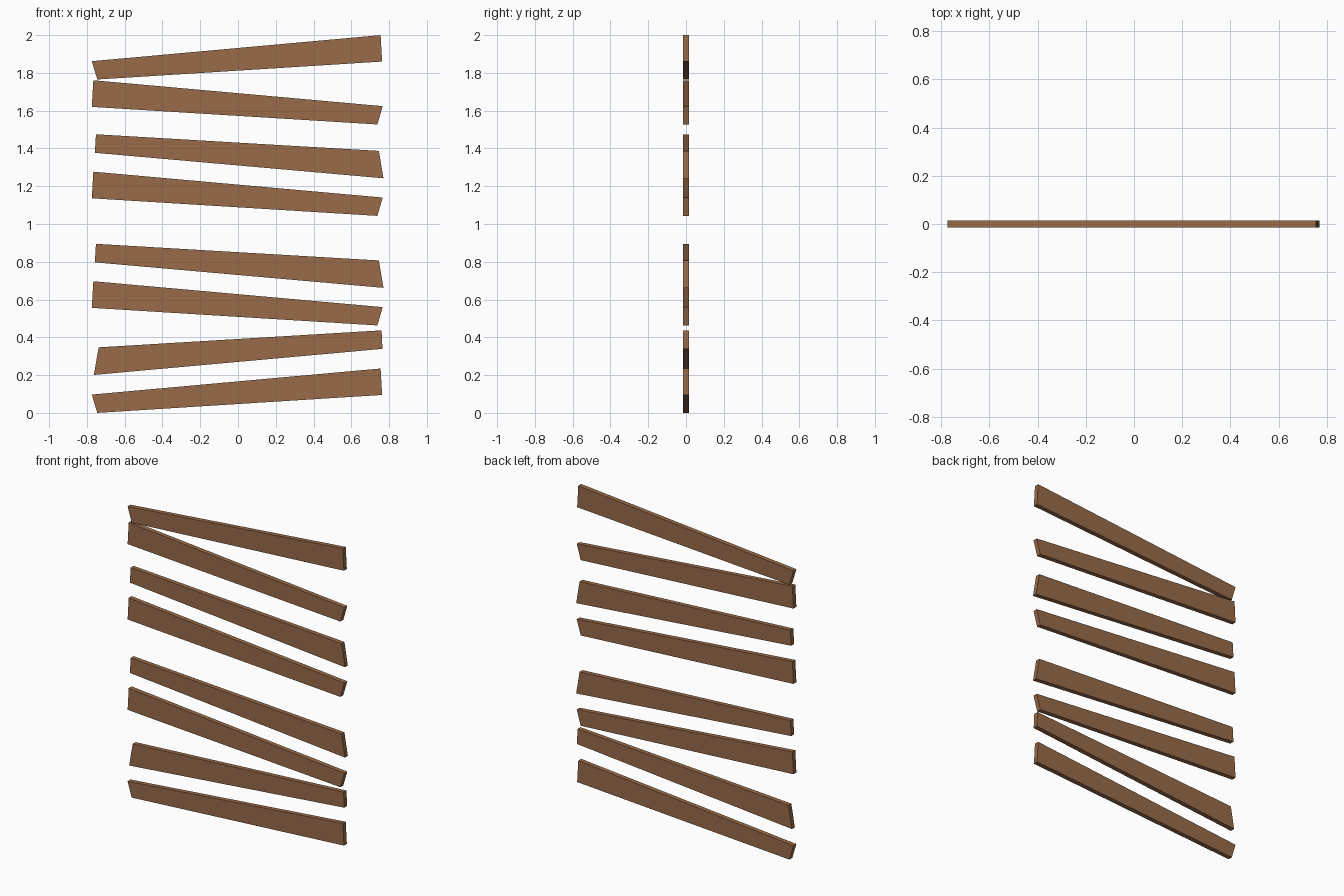
import bpy

if "Cube" in bpy.data.objects:
    bpy.data.objects.remove(bpy.data.objects["Cube"])

HALF = 0.0148  # half of the board thickness

wood = bpy.data.materials.new("brown_wood")
wood.diffuse_color = (0.32, 0.148, 0.067, 1.0)
wood.use_nodes = True
wood.node_tree.nodes["Principled BSDF"].inputs["Base Color"].default_value = wood.diffuse_color

# Board outlines in the front plane (x, z), relative to each board's base height
RISING_WIDE_RIGHT = [(-0.745, 0.0), (0.763, 0.095), (0.755, 0.235), (-0.774, 0.097)]
RISING_WIDE_LEFT = [(-0.763, 0.0), (0.765, 0.138), (0.760, 0.236), (-0.738, 0.146)]
FALLING_WIDE_LEFT = [(-0.774, 0.093), (0.738, 0.0), (0.766, 0.097), (-0.766, 0.234)]
FALLING_WIDE_RIGHT = [(-0.758, 0.135), (0.770, 0.0), (0.746, 0.145), (-0.752, 0.233)]


def board(name, outline, base):
    """Tapered plank: a four-sided outline extruded through y."""
    n = len(outline)
    verts = [(x, y, base + z) for y in (-HALF, HALF) for x, z in outline]
    faces = [tuple(range(n)), tuple(reversed(range(n, 2 * n)))]
    faces += [(i, i + n, (i + 1) % n + n, (i + 1) % n) for i in range(n)]
    mesh = bpy.data.meshes.new(name)
    mesh.from_pydata(verts, [], faces)
    mesh.materials.append(wood)
    obj = bpy.data.objects.new(name, mesh)
    bpy.context.collection.objects.link(obj)


# Stack of boards from bottom to top
stack = [
    (RISING_WIDE_RIGHT, 0.0),
    (RISING_WIDE_LEFT, 0.201),
    (FALLING_WIDE_LEFT, 0.463),
    (FALLING_WIDE_RIGHT, 0.662),
    (FALLING_WIDE_LEFT, 1.043),
    (FALLING_WIDE_RIGHT, 1.242),
    (FALLING_WIDE_LEFT, 1.527),
    (RISING_WIDE_RIGHT, 1.765),
]
for i, (outline, base) in enumerate(stack, 1):
    board(f"board_{i}", outline, base)
